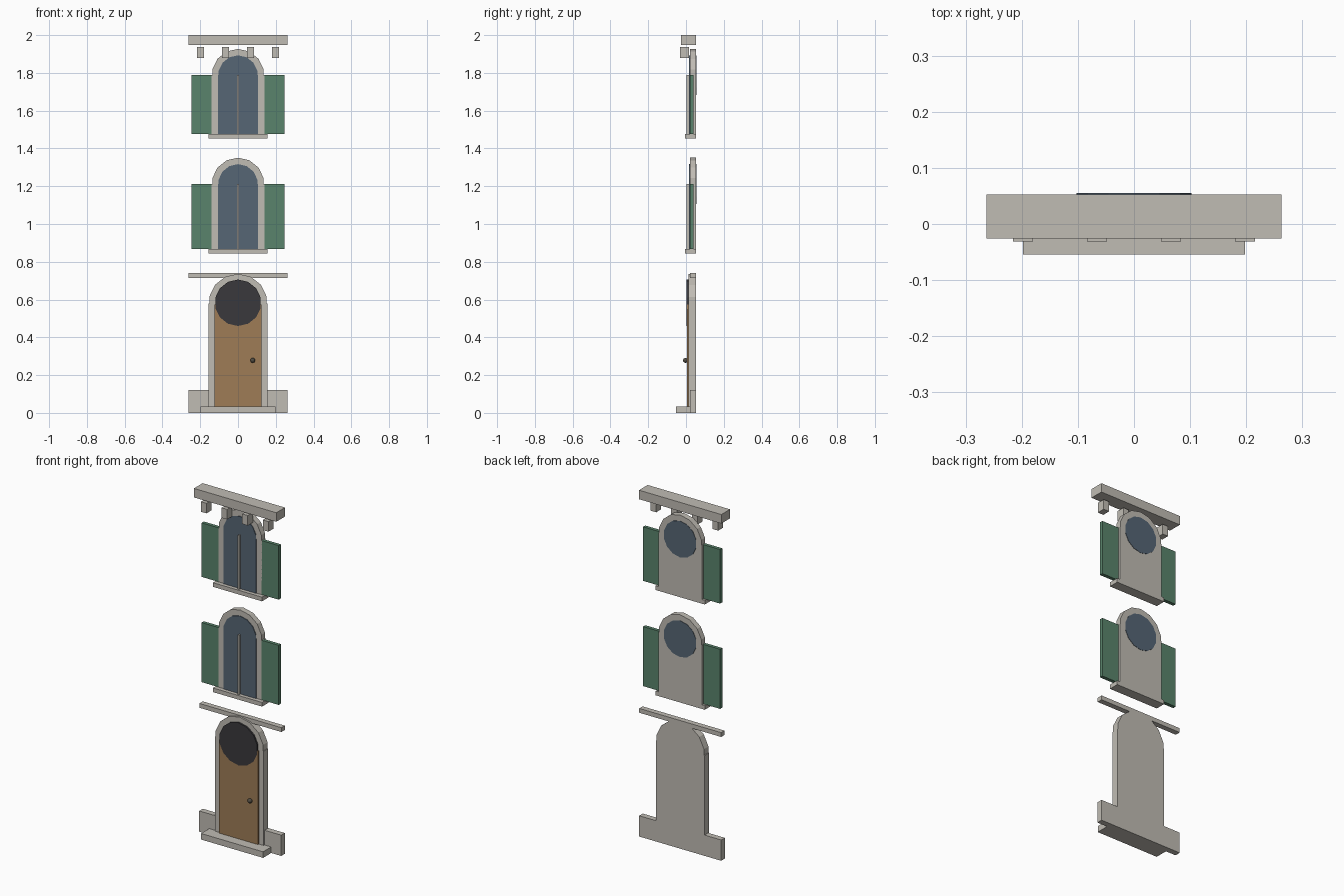
import bpy
import bmesh
from math import sin, cos, pi

if "Cube" in bpy.data.objects:
    bpy.data.objects.remove(bpy.data.objects["Cube"])


def material(name, r, g, b):
    m = bpy.data.materials.new(name)
    m.use_nodes = True
    m.diffuse_color = (r, g, b, 1)
    m.node_tree.nodes["Principled BSDF"].inputs["Base Color"].default_value = (r, g, b, 1)
    return m


STONE = material("pale stone", .527, .503, .456)
GREEN = material("shutter green", .102, .231, .150)
GLASS = material("blue grey glass", .093, .133, .178)
WOOD = material("door wood", .342, .202, .093)
DARK = material("dark transom", .042, .040, .045)
METAL = material("knob metal", .080, .070, .053)

SIDES = 14   # facets in a full arch circle
BACK = .053  # shared rear plane


def add_object(name, bm, mat):
    bmesh.ops.recalc_face_normals(bm, faces=bm.faces)
    mesh = bpy.data.meshes.new(name)
    bm.to_mesh(mesh)
    bm.free()
    mesh.materials.append(mat)
    obj = bpy.data.objects.new(name, mesh)
    bpy.context.collection.objects.link(obj)
    return obj


def slab(name, outline, y0, y1, mat):
    """Extrude an outline in the x-z plane from y0 back to y1."""
    bm = bmesh.new()
    face = bm.faces.new([bm.verts.new((x, y0, z)) for x, z in outline])
    grown = bmesh.ops.extrude_face_region(bm, geom=[face])
    verts = [v for v in grown["geom"] if isinstance(v, bmesh.types.BMVert)]
    bmesh.ops.translate(bm, verts=verts, vec=(0, y1 - y0, 0))
    return add_object(name, bm, mat)


def box(name, x0, x1, y0, y1, z0, z1, mat):
    return slab(name, [(x0, z0), (x1, z0), (x1, z1), (x0, z1)], y0, y1, mat)


def circle(r, zc):
    return [(r * sin(2 * pi * i / SIDES), zc + r * cos(2 * pi * i / SIDES))
            for i in range(SIDES)]


def arch(r, z0, zc):
    """Straight jambs with a faceted round head and a small shoulder."""
    steps = SIDES // 4
    head = [(r * sin(2 * pi * i / SIDES), zc + r * cos(2 * pi * i / SIDES))
            for i in range(steps, -steps - 1, -1)]
    inner = head[0][0]
    return [(-r, z0), (r, z0), (r, zc), (inner, zc)] + head + [(-inner, zc), (-r, zc)]


# Doorway
box("plinth", -.262, .262, .02, BACK, 0, .12, STONE)
box("door_step", -.198, .198, -.054, .02, 0, .035, STONE)
slab("door_frame", arch(.156, .03, .58), .012, BACK, STONE)
box("door_leaf", -.125, .125, .004, .015, .035, .575, WOOD)
slab("door_transom", circle(.123, .583), .003, .015, DARK)

# Door knob
bm = bmesh.new()
bmesh.ops.create_uvsphere(bm, u_segments=12, v_segments=8, radius=.013)
bmesh.ops.translate(bm, verts=bm.verts, vec=(.078, -.003, .278))
for f in bm.faces:
    f.smooth = True
add_object("door_knob", bm, METAL)

# Band between the storeys
box("string_course", -.262, .262, .022, BACK, .715, .74, STONE)

# Windows: base height and arch centre height
for floor, z0, zc in (("lower", .868, 1.212), ("upper", 1.476, 1.788)):
    slab(floor + "_window_frame", arch(.139, z0, zc), .02, BACK, STONE)
    slab(floor + "_window_glass", arch(.105, z0, zc), .016, .03, GLASS)
    slab(floor + "_rear_glass", circle(.105, zc), .03, .055, GLASS)
    box(floor + "_mullion", -.004, .004, .003, .017, z0, zc, STONE)
    box(floor + "_sill", -.157, .157, -.005, BACK, z0 - .024, z0, STONE)
    for side, s in (("left", 1), ("right", -1)):
        a, b = sorted((s * .137, s * .246))
        box(floor + "_shutter_" + side, a, b, .02, .04, z0, zc, GREEN)

# Cornice and brackets
box("cornice", -.263, .263, -.026, BACK, 1.948, 2, STONE)
for i in range(4):
    x = (i - 1.5) * .132
    box("bracket_%d" % (i + 1), x - .018, x + .018, -.031, .015, 1.88, 1.938, STONE)
